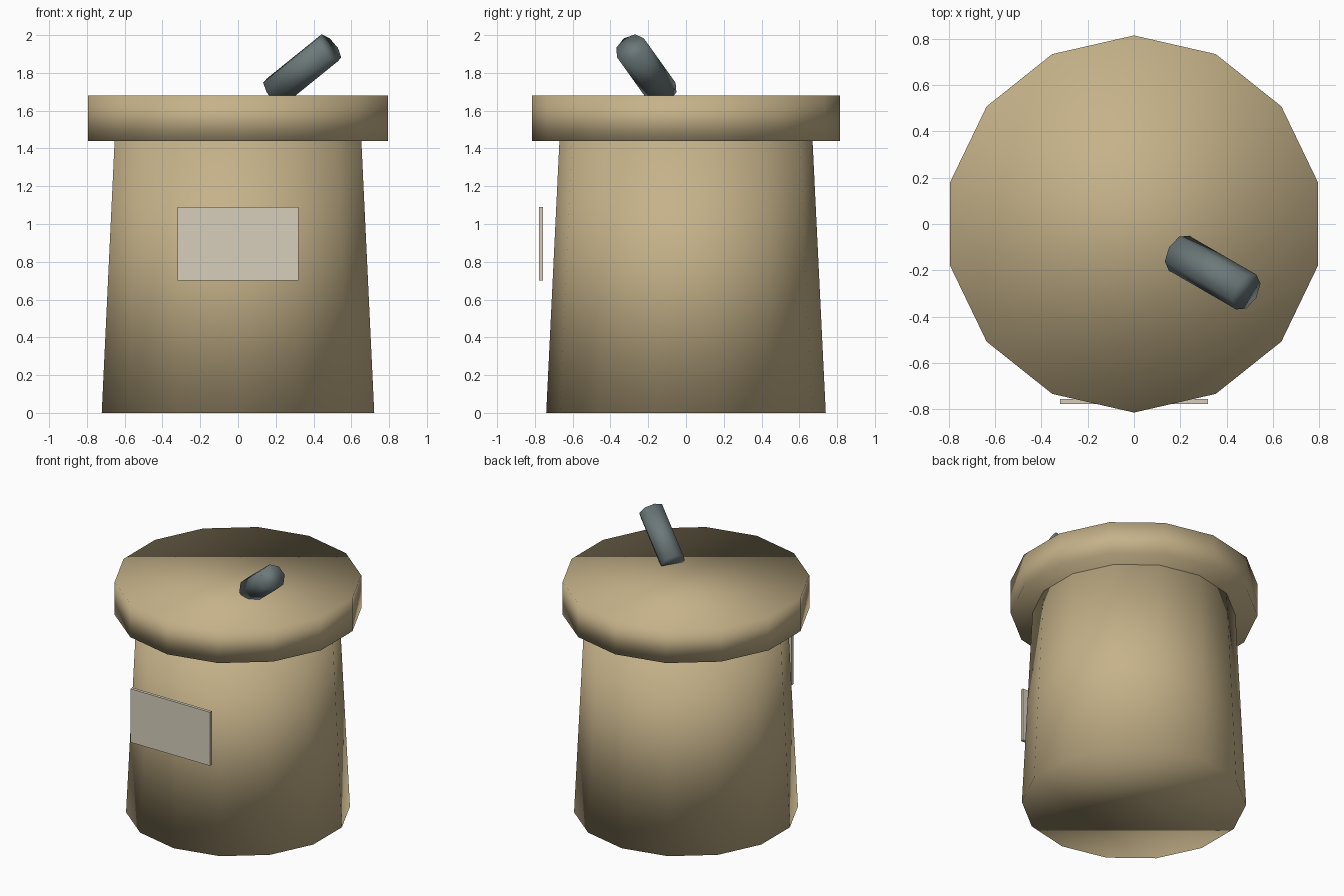
import bpy
from math import radians

cube = bpy.data.objects.get("Cube")
if cube:
    bpy.data.objects.remove(cube, do_unlink=True)


def material(name, rgb):
    mat = bpy.data.materials.new(name)
    mat.use_nodes = True
    mat.diffuse_color = (*rgb, 1)
    mat.node_tree.nodes["Principled BSDF"].inputs["Base Color"].default_value = (*rgb, 1)
    return mat


def tapered(name, mat, sides, r_bottom, r_top, depth, location, rotation=(0, 0, 0)):
    """Smooth-shaded, closed low-poly cylinder or cone section."""
    bpy.ops.mesh.primitive_cone_add(vertices=sides, radius1=r_bottom, radius2=r_top,
                                    depth=depth, location=location, rotation=rotation)
    obj = bpy.context.object
    obj.name = name
    obj.data.materials.append(mat)
    bpy.ops.object.shade_smooth()
    return obj


tan = material("tan clay", (0.56, 0.445, 0.25))
cream = material("cream paper", (0.68, 0.62, 0.50))
slate = material("slate grey", (0.15, 0.19, 0.195))

# Jar body and overhanging lid
BODY_TOP, LID_TOP = 1.44, 1.68
tapered("jar_body", tan, 14, 0.74, 0.67, BODY_TOP, (0, 0, BODY_TOP / 2))
tapered("jar_lid", tan, 14, 0.815, 0.815, LID_TOP - BODY_TOP,
        (0, 0, (LID_TOP + BODY_TOP) / 2))

# Slanted handle rising from the lid
tapered("handle", slate, 8, 0.087, 0.087, 0.41, (0.34, -0.21, 1.815),
        (0, radians(55), radians(-30)))

# Flat label plate standing off the front
bpy.ops.mesh.primitive_cube_add(size=1, location=(0, -0.768, 0.895))
label = bpy.context.object
label.name = "label"
label.scale = (0.64, 0.022, 0.39)
bpy.ops.object.transform_apply(location=False, rotation=False, scale=True)
label.data.materials.append(cream)
